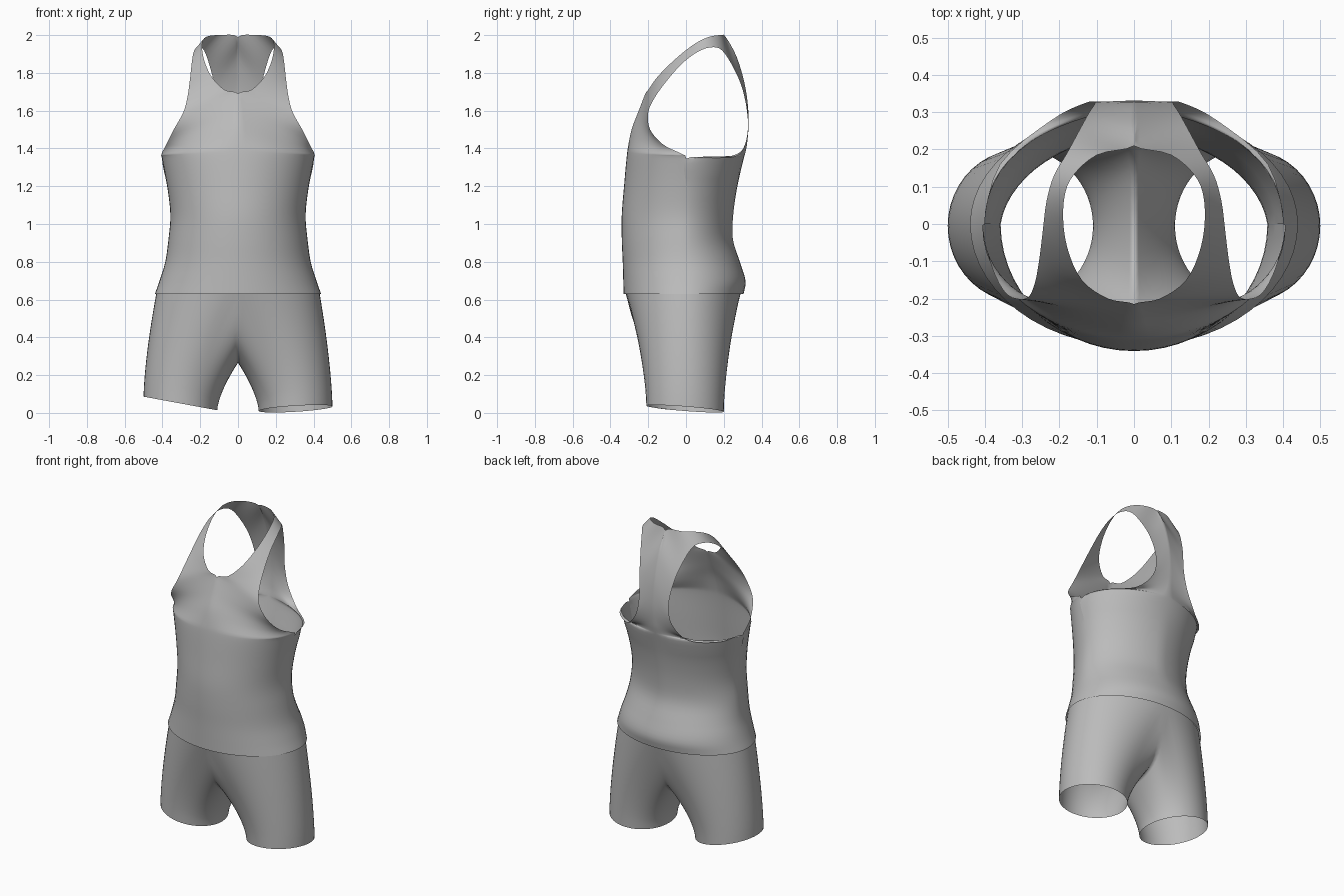
import bpy, bmesh, math
from mathutils import Vector

if "Cube" in bpy.data.objects:
    bpy.data.objects.remove(bpy.data.objects["Cube"], do_unlink=True)

fabric = bpy.data.materials.new("grey_fabric")
fabric.use_nodes = True
GREY = (0.5, 0.5, 0.5, 1)
fabric.diffuse_color = GREY
fabric.node_tree.nodes["Principled BSDF"].inputs["Base Color"].default_value = GREY


def smooth_path(points, steps):
    """Catmull-Rom samples through the given points."""
    pts = [Vector(p) for p in points]
    pts = [2 * pts[0] - pts[1]] + pts + [2 * pts[-1] - pts[-2]]
    out = []
    for a, b, c, d in zip(pts, pts[1:], pts[2:], pts[3:]):
        for i in range(steps):
            t = i / steps
            out.append(b + (c - a) * t / 2 + (2 * a - 5 * b + 4 * c - d) * t**2 / 2
                       + (3 * b - a - 3 * c + d) * t**3 / 2)
    return out + [pts[-2]]


def add_sheet(bm, rows, closed=False):
    """Skin a grid of points with quads."""
    grid = [[bm.verts.new(p) for p in row] for row in rows]
    n = len(grid[0])
    for low, high in zip(grid, grid[1:]):
        for i in range(n if closed else n - 1):
            j = (i + 1) % n
            bm.faces.new((low[i], low[j], high[j], high[i]))


def finish(name, bm):
    bmesh.ops.remove_doubles(bm, verts=bm.verts, dist=0.0015)
    bmesh.ops.recalc_face_normals(bm, faces=bm.faces)
    mesh = bpy.data.meshes.new(name)
    bm.to_mesh(mesh)
    bm.free()
    mesh.materials.append(fabric)
    mesh.shade_smooth()
    obj = bpy.data.objects.new(name, mesh)
    bpy.context.collection.objects.link(obj)
    return obj


# Torso rings: height, half width, front depth, back depth
rings = [(.63, .44, -.33, .305), (.7, .415, -.332, .315), (.8, .385, -.335, .285),
         (.92, .368, -.34, .248), (1.05, .358, -.34, .25), (1.2, .375, -.328, .272),
         (1.345, .402, -.315, .305)]

# Centre line and neckline, from chest over the shoulder to the back
neck = [(0, -.305, 1.42), (0, -.285, 1.51), (0, -.25, 1.6), (0, -.215, 1.69),
        (.07, -.2, 1.71), (.14, -.15, 1.78), (.18, -.06, 1.87), (.19, .04, 1.95),
        (.17, .12, 1.99), (.1, .185, 2), (0, .21, 1.99), (0, .27, 1.88),
        (0, .315, 1.72), (0, .332, 1.56), (0, .325, 1.44), (0, .315, 1.38)]

# Matching armhole edge
armhole = [(.405, -.02, 1.37), (.38, -.12, 1.42), (.34, -.19, 1.5), (.29, -.2, 1.59),
           (.268, -.165, 1.67), (.255, -.1, 1.76), (.245, -.02, 1.85), (.235, .06, 1.91),
           (.215, .13, 1.935), (.18, .19, 1.92), (.145, .255, 1.82), (.12, .3, 1.71),
           (.105, .325, 1.58), (.13, .325, 1.46), (.22, .28, 1.365), (.36, .16, 1.35)]

inner = [(0, f, z) for z, w, f, b in rings] + neck + [(0, b, z) for z, w, f, b in rings[::-1]]
side = [(w, 0, z) for z, w, f, b in rings]
outer = side + armhole + side[::-1]


def cross_row(a, b, count=14):
    """Round the row where it wraps the body, flatten it along the straps."""
    wrap = min(1, abs(b.y - a.y) / .3)
    row = []
    for i in range(count + 1):
        t = i / count
        ang = t * math.pi / 2
        u = t + (math.sin(ang) - t) * wrap
        v = t + (1 - math.cos(ang) - t) * wrap
        row.append(Vector((max(0, a.x + (b.x - a.x) * u), a.y + (b.y - a.y) * v,
                           a.z + (b.z - a.z) * u)))
    return row


# Tank top
bm = bmesh.new()
half = [cross_row(a, b) for a, b in zip(smooth_path(inner, 4), smooth_path(outer, 4))]
for sign in (1, -1):
    add_sheet(bm, [[Vector((p.x * sign, p.y, p.z)) for p in row] for row in half])
finish("tank_top", bm)

# Shorts: each leg runs from an oval hem to the waist outside and the crotch inside
ARC = 28
crotch = smooth_path([(0, .292, .645), (0, .25, .48), (0, .2, .36), (0, .12, .29),
                      (0, 0, .265), (0, -.13, .3), (0, -.225, .38), (0, -.28, .49),
                      (0, -.322, .645)], 3)


def leg_columns(sign):
    columns = []
    for i in range(ARC):
        t = i / ARC
        a = math.pi * (t - .5)
        depth = .322 if a < 0 else .292
        top = Vector((.43 * math.cos(a), depth * math.sin(a), .645))
        columns.append((top, math.radians(-112 + 224 * t)))
    for i, p in enumerate(crotch[:-1]):
        columns.append((p, math.radians(112 + 136 * i / (len(crotch) - 1))))
    result = []
    for top, a in columns:
        c, s = math.cos(a), math.sin(a)
        z = .022 - .016 * s + .012 * c if sign > 0 else .05 + .036 * c
        result.append((top, Vector((.305 + .195 * c, -.005 + .205 * s, z))))
    return result


bm = bmesh.new()
LEVELS = 14
for sign in (1, -1):
    columns = leg_columns(sign)
    rows = []
    for k in range(LEVELS + 1):
        t = k / LEVELS
        row = []
        for top, hem in columns:
            p = hem.lerp(top, t ** 1.5)
            row.append(Vector((p.x * sign, p.y, hem.z + (top.z - hem.z) * t)))
        rows.append(row)
    add_sheet(bm, rows, closed=True)
finish("shorts", bm)
